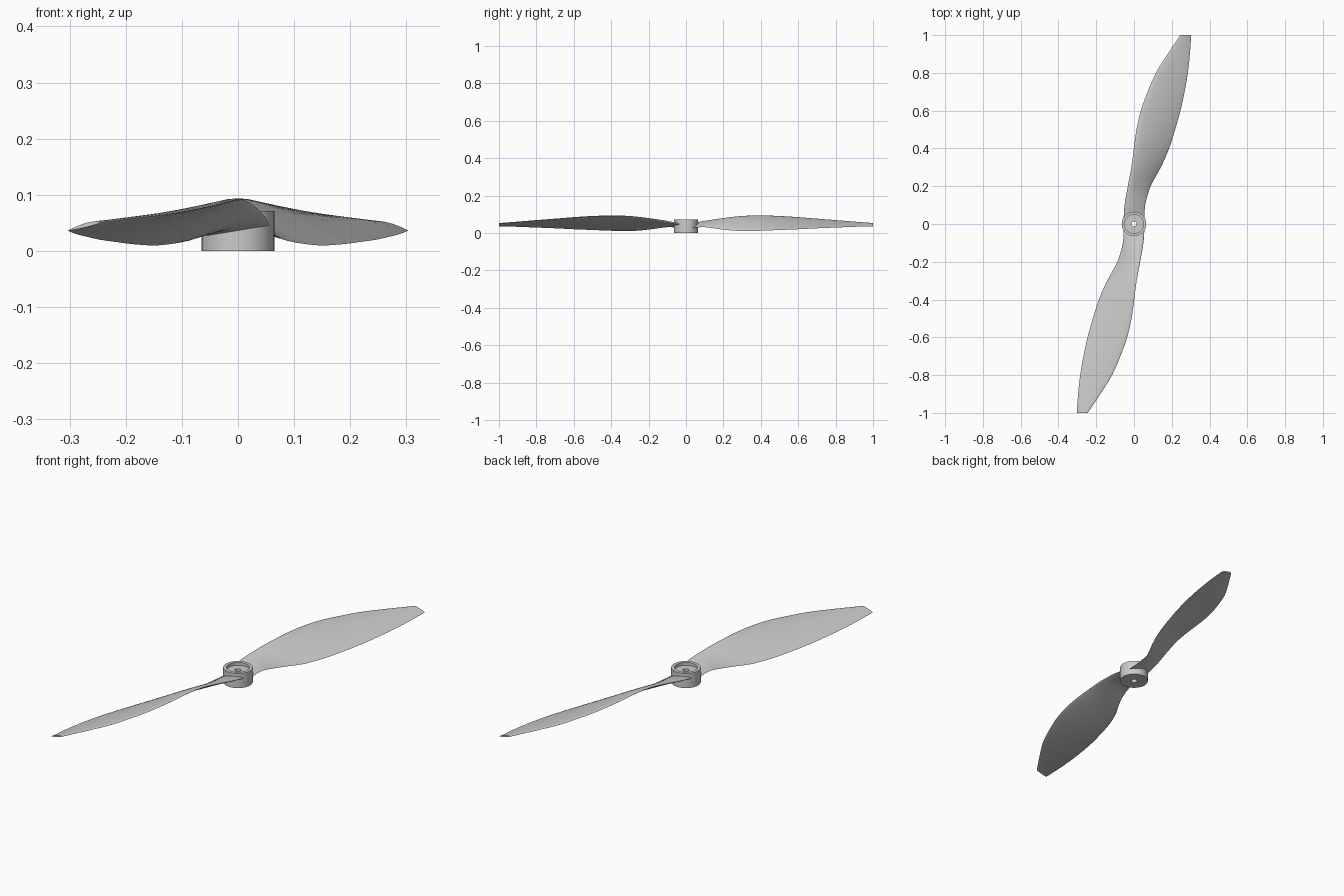
import bpy, bmesh, math
from mathutils import Vector

if "Cube" in bpy.data.objects:
    bpy.data.objects.remove(bpy.data.objects["Cube"])

# Blade stations: y, leading x, trailing x, leading z, trailing z, thickness
STATIONS = [
    (0.03, -0.055, 0.056, 0.045, 0.027, 0.020),
    (0.10, -0.050, 0.059, 0.058, 0.031, 0.030),
    (0.20, -0.033, 0.088, 0.077, 0.018, 0.027),
    (0.30, -0.014, 0.142, 0.089, 0.010, 0.025),
    (0.40, -0.001, 0.186, 0.092, 0.012, 0.023),
    (0.50, 0.013, 0.218, 0.089, 0.016, 0.022),
    (0.60, 0.036, 0.246, 0.083, 0.020, 0.020),
    (0.70, 0.072, 0.268, 0.075, 0.025, 0.018),
    (0.80, 0.116, 0.285, 0.067, 0.029, 0.016),
    (0.90, 0.178, 0.296, 0.059, 0.033, 0.013),
    (1.00, 0.245, 0.303, 0.051, 0.036, 0.011),
]


def finish(name, bm, angle):
    bmesh.ops.recalc_face_normals(bm, faces=bm.faces)
    me = bpy.data.meshes.new(name)
    bm.to_mesh(me)
    bm.free()
    ob = bpy.data.objects.new(name, me)
    bpy.context.collection.objects.link(ob)
    bpy.ops.object.select_all(action='DESELECT')
    bpy.context.view_layer.objects.active = ob
    ob.select_set(True)
    bpy.ops.object.shade_smooth_by_angle(angle=math.radians(angle))
    return ob


def catmull(p0, p1, p2, p3, t):
    return [0.5 * (2 * b + (c - a) * t + (2 * a - 5 * b + 4 * c - d) * t * t
                   + (3 * b - a - 3 * c + d) * t ** 3)
            for a, b, c, d in zip(p0, p1, p2, p3)]


def smooth_stations(steps=3):
    s, out = STATIONS, []
    for i in range(len(s) - 1):
        a, d = s[max(i - 1, 0)], s[min(i + 2, len(s) - 1)]
        out += [catmull(a, s[i], s[i + 1], d, k / steps) for k in range(steps)]
    return out + [s[-1]]


def airfoil(y, xl, xt, zl, zt, thick, n=12):
    """Cambered section: rounded leading edge, thin trailing edge."""
    lead, trail = Vector((xl, y, zl)), Vector((xt, y, zt))
    d = (trail - lead).normalized()
    up = Vector((-d.z, 0, d.x))
    us = [(1 - math.cos(math.pi * k / n)) / 2 for k in range(n + 1)]

    def shape(u):
        return 1.75 * math.sqrt(u) * (1 - u) ** 0.8 / 1.12
    top = [lead.lerp(trail, u) + up * (0.72 * thick * shape(u)) for u in us]
    low = [lead.lerp(trail, u) - up * (0.28 * thick * shape(u)) for u in us[1:-1]]
    return top + low[::-1]


# Two twisted blades, half a turn apart
for name, sign in (("back_blade", 1), ("front_blade", -1)):
    bm = bmesh.new()
    rings = [[bm.verts.new((p.x * sign, p.y * sign, p.z)) for p in airfoil(*s)]
             for s in smooth_stations()]
    for a, b in zip(rings, rings[1:]):
        for j in range(len(a)):
            k = (j + 1) % len(a)
            bm.faces.new((a[j], a[k], b[k], b[j]))
    bm.faces.new(rings[0])
    bm.faces.new(rings[-1])
    finish(name, bm, 50)

# Hub: lathed ring profile with recessed top and shaft hole
SIDES = 40
profile = [(0.014, 0), (0.065, 0), (0.065, 0.071), (0.050, 0.071),
           (0.050, 0.057), (0.014, 0.057)]
bm = bmesh.new()
cols = [[bm.verts.new((r * math.cos(a), r * math.sin(a), z)) for r, z in profile]
        for a in (2 * math.pi * i / SIDES for i in range(SIDES))]
for i in range(SIDES):
    a, b = cols[i], cols[(i + 1) % SIDES]
    for j in range(len(profile)):
        k = (j + 1) % len(profile)
        bm.faces.new((a[j], b[j], b[k], a[k]))
finish("hub", bm, 30)
